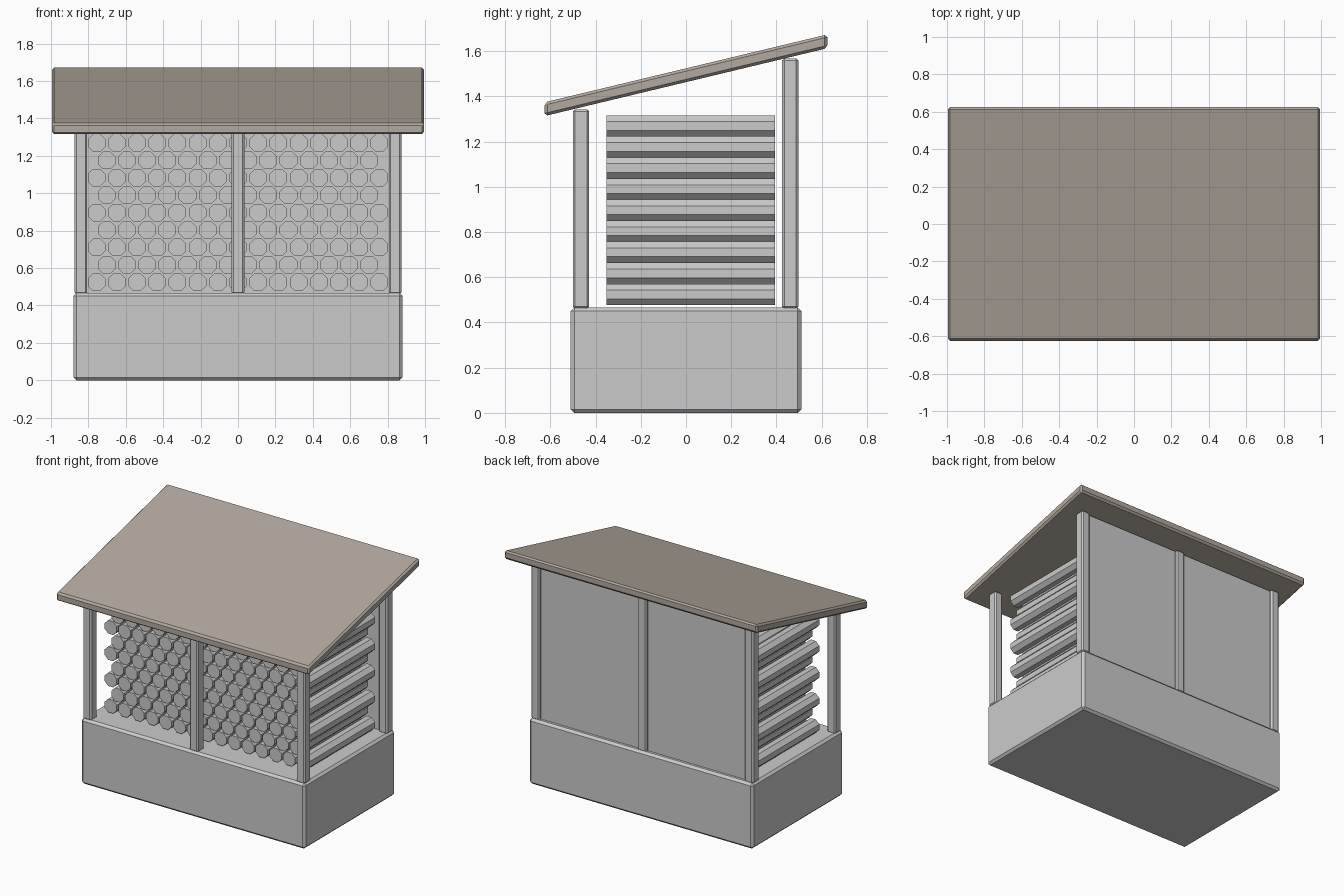
import bpy, bmesh, math
from mathutils import Matrix

if "Cube" in bpy.data.objects:
    bpy.data.objects.remove(bpy.data.objects["Cube"])


def finish(name, bm, bevel=0.0, mat=None):
    me = bpy.data.meshes.new(name)
    bm.to_mesh(me)
    bm.free()
    ob = bpy.data.objects.new(name, me)
    bpy.context.collection.objects.link(ob)
    if bevel:
        mod = ob.modifiers.new("Bevel", 'BEVEL')
        mod.width = bevel
        mod.segments = 1
        mod.limit_method = 'ANGLE'
    if mat:
        me.materials.append(mat)
    return ob


def box(name, x0, x1, y0, y1, z0, z1, bevel=0.0, slope=0.0, mat=None):
    """Box between limits; slope shears z along y."""
    bm = bmesh.new()
    bmesh.ops.create_cube(bm, size=1)
    for v in bm.verts:
        v.co.x = x1 if v.co.x > 0 else x0
        v.co.y = y1 if v.co.y > 0 else y0
        v.co.z = (z1 if v.co.z > 0 else z0) + slope * v.co.y
    return finish(name, bm, bevel, mat)


# Plinth
box("base", -0.88, 0.88, -0.51, 0.51, 0, 0.467, 0.016)

# Front and back posts
for side, x in (("left", -0.84), ("middle", 0), ("right", 0.84)):
    for row, y, top in (("front", -0.464, 1.343), ("back", 0.461, 1.568)):
        box(f"{row}_post_{side}", x - 0.034, x + 0.034,
            y - 0.036, y + 0.036, 0.46, top, 0.01)

# Back wall between the posts
box("back_panel", -0.83, 0.83, 0.447, 0.477, 0.462, 1.56)

# Sloping lean-to roof
tan = bpy.data.materials.new("roof_tan")
tan.diffuse_color = (0.45, 0.40, 0.35, 1)
tan.use_nodes = True
tan.node_tree.nodes["Principled BSDF"].inputs["Base Color"].default_value = tan.diffuse_color
box("roof", -0.995, 0.995, -0.625, 0.625, 1.463, 1.524, 0.012, 0.24, tan)

# Staggered stack of eight-sided logs
R, STEP, RISE = 0.051, 0.108, 0.0931
bm = bmesh.new()
for row in range(9):
    count = 15 - row % 2
    for i in range(count):
        x = (i - (count - 1) / 2) * STEP
        m = (Matrix.Translation((x, 0.021, 0.524 + row * RISE))
             @ Matrix.Rotation(math.pi / 2, 4, 'X')
             @ Matrix.Rotation(math.pi / 8, 4, 'Z'))
        ret = bmesh.ops.create_cone(bm, cap_ends=True, segments=8, radius1=R,
                                    radius2=R, depth=0.744, matrix=m)
        # keep flat facets on top, bottom and sides
        vs = [v.co for v in ret["verts"]]
        if max(c.x for c in vs) - x > R * 0.95:
            bmesh.ops.rotate(bm, verts=ret["verts"], cent=(x, 0, 0.524 + row * RISE),
                             matrix=Matrix.Rotation(math.pi / 8, 3, 'Y'))
finish("log_stack", bm)
